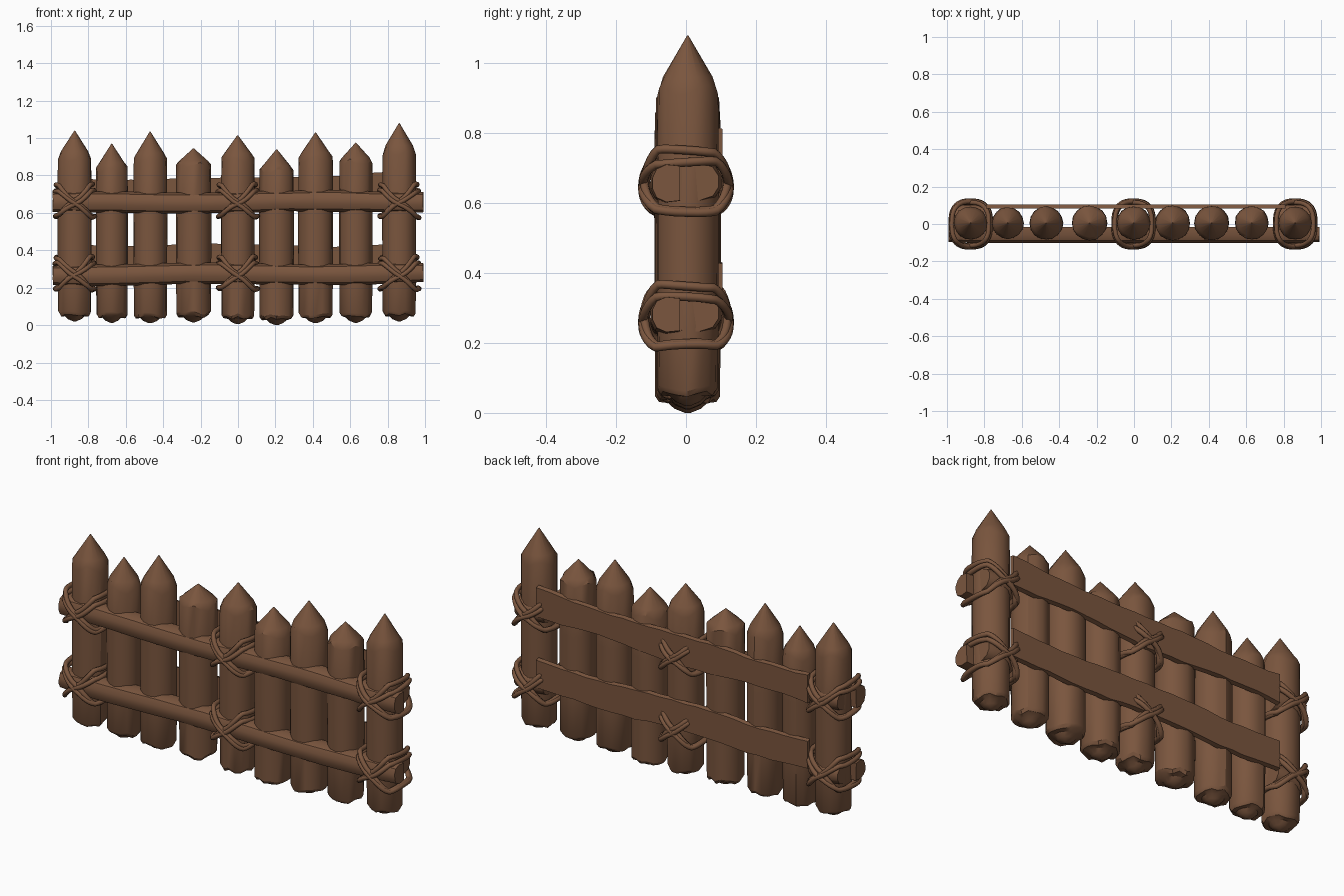
import bpy, bmesh, math, random
from math import sin, cos, pi, tau

random.seed(4)
cube = bpy.data.objects.get("Cube")
if cube:
    bpy.data.objects.remove(cube, do_unlink=True)

wood = bpy.data.materials.new("brown_wood")
wood.use_nodes = True
colour = (0.195, 0.092, 0.048, 1)
wood.diffuse_color = colour
bsdf = wood.node_tree.nodes["Principled BSDF"]
bsdf.inputs["Base Color"].default_value = colour
bsdf.inputs["Roughness"].default_value = 0.9


def jitter(amount):
    return random.uniform(-amount, amount)


def loft(name, rings, angle=35):
    """Skin a list of equal closed rings and cap both ends."""
    bm = bmesh.new()
    loops = [[bm.verts.new(p) for p in ring] for ring in rings]
    n = len(loops[0])
    for a, b in zip(loops, loops[1:]):
        for i in range(n):
            j = (i + 1) % n
            bm.faces.new((a[i], a[j], b[j], b[i]))
    bm.faces.new(loops[0][::-1])
    bm.faces.new(loops[-1])
    bmesh.ops.recalc_face_normals(bm, faces=bm.faces)
    mesh = bpy.data.meshes.new(name)
    bm.to_mesh(mesh)
    bm.free()
    ob = bpy.data.objects.new(name, mesh)
    bpy.context.collection.objects.link(ob)
    mesh.materials.append(wood)
    bpy.ops.object.select_all(action='DESELECT')
    ob.select_set(True)
    bpy.context.view_layer.objects.active = ob
    bpy.ops.object.shade_smooth_by_angle(angle=math.radians(angle))
    return ob


def post(name, x, r, shoulder, top, base):
    """Sharpened stake with a chipped foot and a whittled point."""
    n = 16
    profile = [(0.08, base), (0.4, base + 0.012), (0.58, base + 0.028), (0.86, base + 0.034),
               (0.97, base + 0.05), (0.99, 0.3), (1.0, 0.6), (0.98, shoulder),
               (0.8, shoulder + 0.26 * (top - shoulder)), (0.02, top)]
    wobble = [1 + jitter(0.025) for _ in range(n)]
    chips = [jitter(0.01) for _ in range(n)]
    phase = random.random() * tau
    rings = []
    for k, (f, z) in enumerate(profile):
        ring = []
        for i in range(n):
            a = tau * i / n
            dz = 0
            if k in (3, 4):
                dz = chips[i]
            elif k == 7:
                dz = 0.014 * sin(4 * a + phase) + jitter(0.006)
            rr = r * f * wobble[i]
            ring.append((x + rr * cos(a), 0.005 + rr * sin(a), z + dz))
        rings.append(ring)
    return loft(name, rings, 32)


def half_log(name, x0, x1, z, side, height=0.112, depth=0.085, steps=14):
    """Split log along x, rounded outward on the given side, flat inward."""
    section = [(0.0, -0.46), (0.5, -0.5), (0.85, -0.38), (1.0, -0.14),
               (1.0, 0.14), (0.85, 0.38), (0.5, 0.5), (0.0, 0.46)]
    rings = []
    for k in range(steps + 1):
        t = k / steps
        x = x0 + (x1 - x0) * t
        end = 0.93 if k in (0, steps) else 1
        h = height * end * (1 + jitter(0.04))
        dz = z + 0.005 * sin(5 * x + z * 9) + 0.004 * x
        rings.append([(x + jitter(0.002), side * (0.102 - depth + depth * u * end),
                       dz + h * v) for u, v in section])
    return loft(name, rings, 40)


def plank(name, low, high, lift):
    """Thin back board with hewn, wavy long edges."""
    steps = 22
    rings = []
    for k in range(steps + 1):
        x = -0.79 + 1.6 * k / steps
        wave = 0.009 * sin(7 * x + low * 8) + jitter(0.004)
        a = low + wave + lift * max(x, 0)
        b = high + 0.008 * sin(6 * x + 2) + jitter(0.004) + lift * max(x, 0)
        rings.append([(x, 0.083, a), (x, 0.104, a + 0.006),
                      (x, 0.104, b - 0.006), (x, 0.083, b)])
    return loft(name, rings)


def rope(name, x, z, tilt, hx, hy, shift):
    """Closed rope loop around a post and its rails, slanted by tilt."""
    n = 40
    data = bpy.data.curves.new(name, 'CURVE')
    data.dimensions = '3D'
    data.bevel_depth = 0.0125
    data.bevel_resolution = 2
    spline = data.splines.new('POLY')
    spline.points.add(n - 1)
    spline.use_cyclic_u = True
    phase = random.random() * tau
    for i, p in enumerate(spline.points):
        a = tau * i / n
        c, s = cos(a), sin(a)
        px = math.copysign(abs(c) ** 0.8, c) * hx
        py = math.copysign(abs(s) ** 0.7, s) * hy
        pz = tilt * max(-1, min(1, 1.25 * c)) + shift + 0.005 * sin(3 * a + phase)
        p.co = (x + px, py, z + pz, 1)
    ob = bpy.data.objects.new(name, data)
    bpy.context.collection.objects.link(ob)
    data.materials.append(wood)
    return ob


# Stakes: x, radius, shoulder height, tip height, foot height
stakes = [(-0.873, 0.091, 0.89, 1.04, 0.02), (-0.675, 0.086, 0.83, 0.97, 0.012),
          (-0.47, 0.091, 0.88, 1.035, 0.01), (-0.238, 0.094, 0.855, 0.945, 0.015),
          (-0.002, 0.091, 0.885, 1.015, 0.005), (0.207, 0.094, 0.82, 0.94, 0.0),
          (0.415, 0.093, 0.885, 1.03, 0.01), (0.63, 0.091, 0.87, 0.975, 0.012),
          (0.862, 0.089, 0.92, 1.08, 0.02)]
for i, s in enumerate(stakes):
    post(f"stake_{i + 1}", *s)

# Rails in front, boards behind, log stubs at the back of the end stakes
for level, z in (("lower", 0.273), ("upper", 0.658)):
    half_log(f"{level}_front_rail", -0.99, 0.99, z, -1)
    for side, x in (("right", -0.873), ("left", 0.862)):
        half_log(f"{level}_{side}_back_stub", x - 0.085, x + 0.085, z + 0.005, 1,
                 0.115, 0.12, 4)
plank("lower_back_board", 0.268, 0.428, 0.0)
plank("upper_back_board", 0.625, 0.782, 0.04)

# Crossed rope lashings
for level, z in (("lower", 0.273), ("upper", 0.66)):
    for place, x in (("right", -0.873), ("middle", -0.002), ("left", 0.862)):
        for k, (tilt, shift, grow) in enumerate([(0.082, 0.008, 0), (-0.082, 0.004, 0.004),
                                                 (0.066, -0.01, 0.008), (-0.07, -0.012, 0.01)]):
            rope(f"{level}_{place}_rope_{k + 1}", x, z, tilt, 0.097 + grow, 0.115 + grow, shift)
